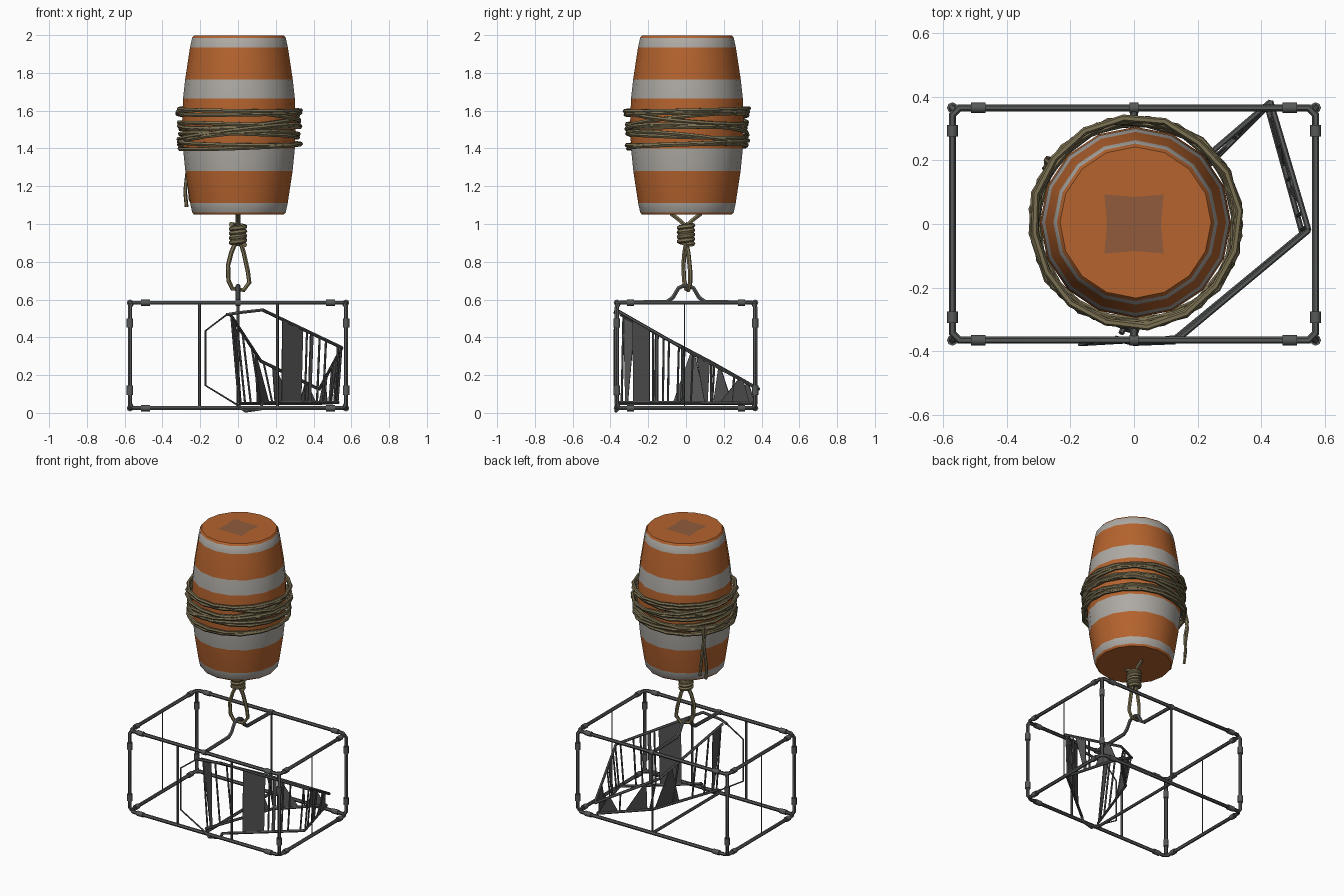
import bpy, bmesh, math, random
from mathutils import Vector

if "Cube" in bpy.data.objects:
    bpy.data.objects.remove(bpy.data.objects["Cube"])

random.seed(4)


def material(name, rgb):
    m = bpy.data.materials.new(name)
    m.diffuse_color = (*rgb, 1)
    m.use_nodes = True
    m.node_tree.nodes["Principled BSDF"].inputs["Base Color"].default_value = m.diffuse_color
    return m


ORANGE = material("orange_paint", (0.46, 0.125, 0.027))
WHITE = material("dirty_white_paint", (0.42, 0.40, 0.37))
BROWN = material("worn_brown", (0.28, 0.105, 0.045))
ROPE = material("rope_tan", (0.20, 0.165, 0.085))
METAL = material("dark_metal", (0.095, 0.098, 0.098))
PLATE = material("plate_grey", (0.085, 0.085, 0.085))


def smooth(ob, angle=50):
    bpy.ops.object.select_all(action='DESELECT')
    ob.select_set(True)
    bpy.context.view_layer.objects.active = ob
    bpy.ops.object.shade_smooth_by_angle(angle=math.radians(angle))


def tubes(name, paths, radius, mat, cyclic=False, sides=1):
    """One mesh object made of round tubes along several point lists."""
    cu = bpy.data.curves.new(name, 'CURVE')
    cu.dimensions = '3D'
    cu.bevel_depth = radius
    cu.bevel_resolution = sides
    cu.use_fill_caps = True
    for pts in paths:
        sp = cu.splines.new('POLY')
        sp.points.add(len(pts) - 1)
        for p, co in zip(sp.points, pts):
            p.co = (*co, 1)
        sp.use_cyclic_u = cyclic
    ob = bpy.data.objects.new(name, cu)
    bpy.context.collection.objects.link(ob)
    bpy.ops.object.select_all(action='DESELECT')
    ob.select_set(True)
    bpy.context.view_layer.objects.active = ob
    bpy.ops.object.convert(target='MESH')
    ob = bpy.context.view_layer.objects.active
    ob.data.materials.clear()
    ob.data.materials.append(mat)
    smooth(ob)
    return ob


def mesh_object(name, bm, mats):
    me = bpy.data.meshes.new(name)
    bm.to_mesh(me)
    bm.free()
    for m in mats:
        me.materials.append(m)
    ob = bpy.data.objects.new(name, me)
    bpy.context.collection.objects.link(ob)
    return ob


# Barrel float: lathed profile, striped by height
CX, CY, N = 0.005, 0.005, 16
profile = [(1.05, 0.238), (1.062, 0.248), (1.11, 0.258), (1.28, 0.284), (1.40, 0.296),
           (1.53, 0.301), (1.665, 0.296), (1.765, 0.285), (1.935, 0.259), (1.985, 0.248),
           (1.998, 0.238)]
bm = bmesh.new()
rings = [[bm.verts.new((CX + r * math.cos(2 * math.pi * i / N),
                        CY + r * math.sin(2 * math.pi * i / N), z)) for i in range(N)]
         for z, r in profile]
white_rows = {1, 3, 6, 8}
for k in range(len(rings) - 1):
    for i in range(N):
        j = (i + 1) % N
        f = bm.faces.new((rings[k][i], rings[k][j], rings[k + 1][j], rings[k + 1][i]))
        f.material_index = 1 if k in white_rows else 0
bm.faces.new(rings[0][::-1])
bm.faces.new(rings[-1])
smooth(mesh_object("barrel", bm, [ORANGE, WHITE]))

# Worn patch on the barrel lid
bm = bmesh.new()
bm.faces.new([bm.verts.new((r * math.cos(a), r * math.sin(a), 2.0))
              for i in range(8)
              for a, r in [(i * math.pi / 4, 0.132 if i % 2 else 0.085)]])
mesh_object("lid_patch", bm, [BROWN])

# Rope wound around the barrel
loops = []
for k in range(11):
    zc = 1.41 + 0.0195 * k
    tilt = random.uniform(0.005, 0.045) if k < 9 else 0.008
    ph = random.uniform(0, 6.28)
    r0 = 0.312 + random.uniform(0, 0.012)
    loops.append([(CX + r * math.cos(a), CY + r * math.sin(a), zc + tilt * math.cos(a - ph))
                  for i in range(16)
                  for a, r in [(2 * math.pi * i / 16 + ph, r0 + random.uniform(-0.003, 0.01))]])
tubes("barrel_rope", loops, 0.0115, ROPE, cyclic=True)

# Loose rope ends at the back left
tubes("rope_tails", [
    [(-0.262, 0.19, 1.46), (-0.275, 0.20, 1.38), (-0.268, 0.18, 1.28), (-0.28, 0.175, 1.17),
     (-0.272, 0.17, 1.09)],
    [(-0.275, 0.17, 1.44), (-0.272, 0.205, 1.33), (-0.258, 0.20, 1.22), (-0.25, 0.205, 1.12)]],
    0.010, ROPE)

# Knot, its legs up to the barrel, and the hanging loop
turns = 4.5
knot = [(0.036 * math.cos(a), 0.036 * math.sin(a), 0.89 + 0.108 * a / (2 * math.pi * turns))
        for i in range(55) for a in [2 * math.pi * turns * i / 54]]
legs = [[(0, s * 0.01, 0.89), (0, s * 0.012, 1.0), (0, s * 0.04, 1.025), (0, s * 0.08, 1.055)]
        for s in (-1, 1)]
hang = [(-0.014, 0, 0.90), (-0.035, -0.008, 0.85), (-0.053, -0.014, 0.78), (-0.05, -0.01, 0.70),
        (-0.03, 0, 0.658), (0.03, 0.012, 0.65), (0.06, 0.022, 0.69), (0.052, 0.022, 0.75),
        (0.03, 0.012, 0.85), (0.014, 0, 0.90)]
tubes("rope_knot", [knot], 0.0135, ROPE)
tubes("rope_hanger", legs + [hang], 0.012, ROPE)

# Cage frame: two rounded rectangles, corner posts, cross bars
X, Y, Z0, Z1, C = 0.572, 0.366, 0.025, 0.583, 0.022


def rect(z):
    return [(X - C, -Y, z), (X, -Y + C, z), (X, Y - C, z), (X - C, Y, z),
            (-X + C, Y, z), (-X, Y - C, z), (-X, -Y + C, z), (-X + C, -Y, z)]


tubes("cage_rims", [rect(Z0), rect(Z1)], 0.012, METAL, cyclic=True)
posts = [[(sx * (X - C / 2), sy * (Y - C / 2), Z0), (sx * X, sy * Y, Z0 + C),
          (sx * X, sy * Y, Z1 - C), (sx * (X - C / 2), sy * (Y - C / 2), Z1)]
         for sx in (-1, 1) for sy in (-1, 1)]
tubes("cage_posts", posts, 0.012, METAL)
tubes("bottom_crossbar", [[(0, -Y, Z0), (0, Y, Z0)]], 0.010, METAL)
hook = [(0, -Y, Z1), (0, -0.10, Z1 + 0.006), (0, -0.07, 0.61), (0, -0.04, 0.66),
        (0, -0.015, 0.673)]
tubes("top_hook_bar", [hook + [(x, -y, z) for x, y, z in hook[::-1]]], 0.012, METAL)
tubes("side_bars", [[(x, -Y, Z0), (x, -Y, Z1)] for x in (-0.205, 0.208)]
      + [[(0, Y, Z0), (0, Y, Z1)]], 0.008, METAL)
tubes("thin_end_bars", [[(s * X, -0.008, Z0), (s * X, -0.008, Z1)] for s in (-1, 1)],
      0.003, METAL)

# Pipe sleeves near every corner and at the hook bar ends
sleeves = []
for sx in (-1, 1):
    for sy in (-1, 1):
        for z in (Z0, Z1):
            sleeves.append([(sx * 0.467, sy * Y, z), (sx * 0.514, sy * Y, z)])
            sleeves.append([(sx * X, sy * 0.275, z), (sx * X, sy * 0.312, z)])
        for z in (0.12, 0.475):
            sleeves.append([(sx * X, sy * Y, z - 0.024), (sx * X, sy * Y, z + 0.024)])
sleeves += [[(-0.014, s * Y, Z1), (0.014, s * Y, Z1)] for s in (-1, 1)]
tubes("pipe_sleeves", sleeves, 0.017, METAL, sides=2)

# Broken inner funnel: walls given as top start, top end, bottom start, bottom end
V = Vector
walls = {
    "right": (V((0.13, -0.37, 0.545)), V((0.55, -0.02, 0.345)),
              V((0.13, -0.36, 0.055)), V((0.53, -0.03, 0.055))),
    "back": (V((0.55, -0.02, 0.345)), V((0.43, 0.385, 0.125)),
             V((0.53, -0.03, 0.055)), V((0.42, 0.37, 0.05))),
    "left": (V((-0.04, -0.345, 0.52)), V((0.12, 0.12, 0.275)),
             V((0.0, -0.355, 0.05)), V((0.17, 0.12, 0.05))),
    "corner": (V((0.12, 0.12, 0.275)), V((0.43, 0.385, 0.125)),
               V((0.17, 0.12, 0.05)), V((0.42, 0.37, 0.05))),
}


def on_wall(name, t, h):
    a, b, c, d = walls[name]
    return c.lerp(d, t).lerp(a.lerp(b, t), h)


tubes("funnel_edges", [[w[0], w[1]] for w in walls.values()]
      + [[w[2], w[3]] for w in walls.values()], 0.009, METAL)
rods = {"right": (0.56, 0.72, 0.80, 0.95), "back": (0.03, 0.14, 0.42, 0.68),
        "left": (0.03, 0.22, 0.4, 0.7), "corner": (0.05, 0.6)}
tubes("funnel_rods", [[on_wall(n, t, 0), on_wall(n, t, 1)] for n, ts in rods.items() for t in ts],
      0.006, METAL)

# Sheet plates on the walls: wall, top span, bottom span
plates = [("right", 0.25, 0.51, 0.25, 0.51), ("right", 0.60, 0.64, 0.60, 0.64),
          ("back", 0.18, 0.36, 0.32, 0.36), ("back", 0.74, 0.80, 0.52, 0.92),
          ("left", 0.03, 0.16, 0.07, 0.10), ("left", 0.80, 0.84, 0.60, 0.97),
          ("corner", 0.20, 0.24, 0.10, 0.50), ("corner", 0.76, 0.80, 0.62, 0.98)]
bm = bmesh.new()
for n, t0, t1, b0, b1 in plates:
    bm.faces.new([bm.verts.new(p) for p in (on_wall(n, b0, 0), on_wall(n, b1, 0),
                                            on_wall(n, t1, 1), on_wall(n, t0, 1))])
ob = mesh_object("funnel_plates", bm, [PLATE])
sol = ob.modifiers.new("thickness", 'SOLIDIFY')
sol.thickness = 0.005
sol.offset = 0

# Bent hoop of the funnel mouth at the front
tubes("funnel_mouth", [[(-0.06, -0.36, 0.52), (0.0, -0.375, 0.53), (0.13, -0.37, 0.545)],
                       [(0.13, -0.36, 0.055), (0.12, -0.36, 0.02), (0.04, -0.37, 0.009),
                        (0.0, -0.37, 0.04)]], 0.009, METAL)
tubes("funnel_mouth_wire", [[(-0.06, -0.36, 0.52), (-0.172, -0.38, 0.435),
                             (-0.172, -0.38, 0.145), (0.0, -0.37, 0.04)]], 0.005, METAL)
